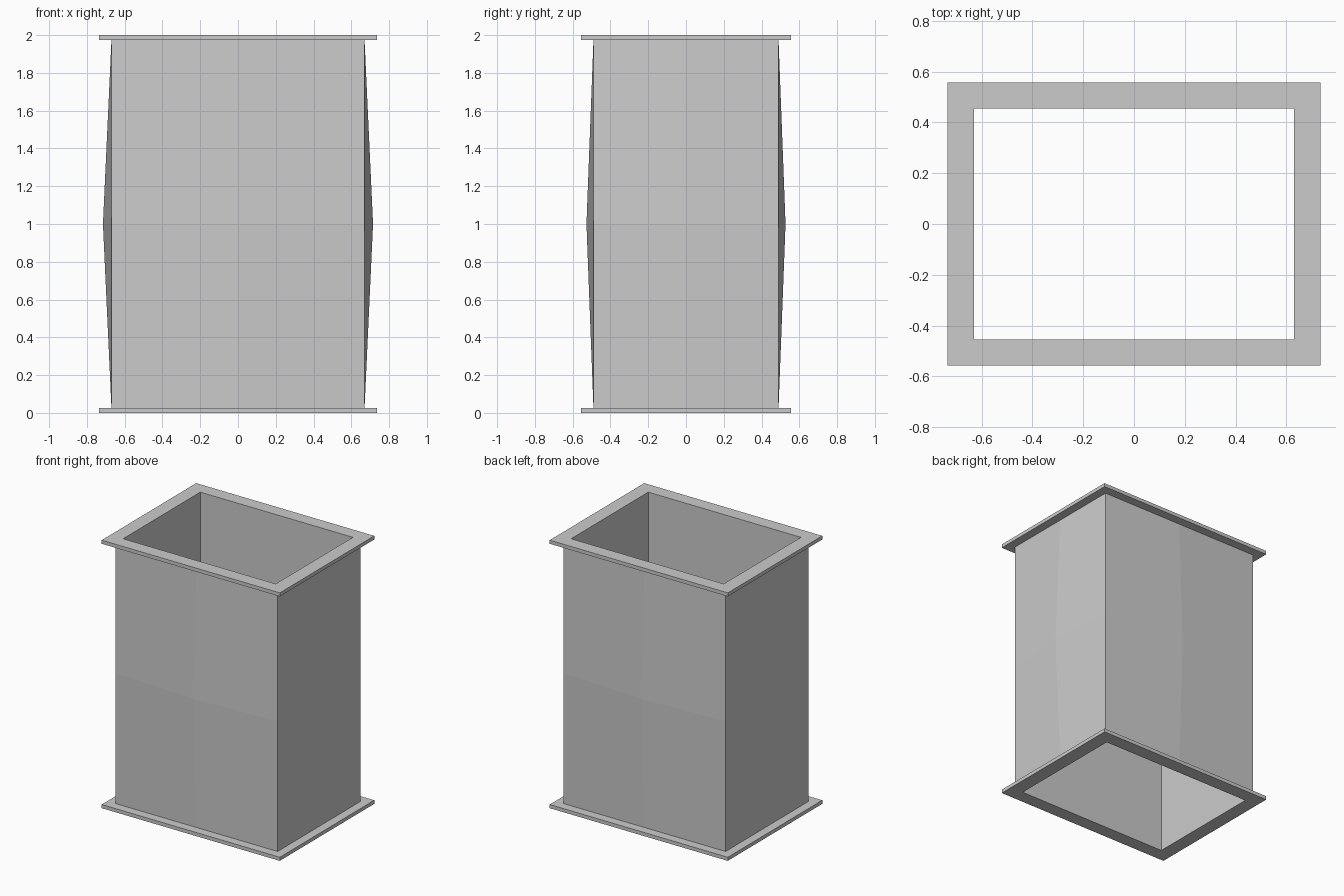
import bpy, bmesh

if "Cube" in bpy.data.objects:
    bpy.data.objects.remove(bpy.data.objects["Cube"])

HEIGHT, FLANGE_T = 2.0, 0.027
OUTER = (0.67, 0.49)      # body half sizes
INNER = (0.63, 0.455)     # opening half sizes
FLANGE = (0.735, 0.557)   # flange half sizes
BULGE = (0.045, 0.037)    # outward fold at the panel centres


def finish(bm, name):
    mesh = bpy.data.meshes.new(name)
    bm.to_mesh(mesh)
    bm.free()
    obj = bpy.data.objects.new(name, mesh)
    bpy.context.collection.objects.link(obj)
    return obj


def box_tube(bm, half, z0, z1):
    """Four walls, open at top and bottom, facing outward."""
    verts = bmesh.ops.create_cube(bm, size=2)["verts"]
    for v in verts:
        v.co = (v.co.x * half[0], v.co.y * half[1], z0 if v.co.z < 0 else z1)
    bm.normal_update()
    caps = [f for f in bm.faces if abs(f.normal.z) > 0.9]
    bmesh.ops.delete(bm, geom=caps, context='FACES_ONLY')


# Outer duct panels, each cross-folded outward at its centre
bm = bmesh.new()
box_tube(bm, OUTER, FLANGE_T, HEIGHT - FLANGE_T)
bmesh.ops.subdivide_edges(bm, edges=bm.edges[:], cuts=1, use_grid_fill=True)
for v in bm.verts:
    if abs(v.co.z - HEIGHT / 2) < 0.01:
        if abs(v.co.y) < 0.01:
            v.co.x += BULGE[0] if v.co.x > 0 else -BULGE[0]
        elif abs(v.co.x) < 0.01:
            v.co.y += BULGE[1] if v.co.y > 0 else -BULGE[1]
finish(bm, "duct_panels")

# Inner lining flush with the openings
bm = bmesh.new()
box_tube(bm, INNER, FLANGE_T, HEIGHT - FLANGE_T)
bmesh.ops.reverse_faces(bm, faces=bm.faces[:])
finish(bm, "duct_lining")


# Flat rectangular end flanges
def flange(name, z0):
    bm = bmesh.new()
    corners = [(-1, -1), (1, -1), (1, 1), (-1, 1)]
    loops = [[bm.verts.new((sx * h[0], sy * h[1], z)) for sx, sy in corners]
             for h, z in ((FLANGE, z0), (FLANGE, z0 + FLANGE_T),
                          (INNER, z0 + FLANGE_T), (INNER, z0))]
    for a in range(4):
        lo, hi = loops[a], loops[(a + 1) % 4]
        for i in range(4):
            j = (i + 1) % 4
            bm.faces.new((lo[i], lo[j], hi[j], hi[i]))
    bmesh.ops.recalc_face_normals(bm, faces=bm.faces[:])
    finish(bm, name)


flange("bottom_flange", 0)
flange("top_flange", HEIGHT - FLANGE_T)
